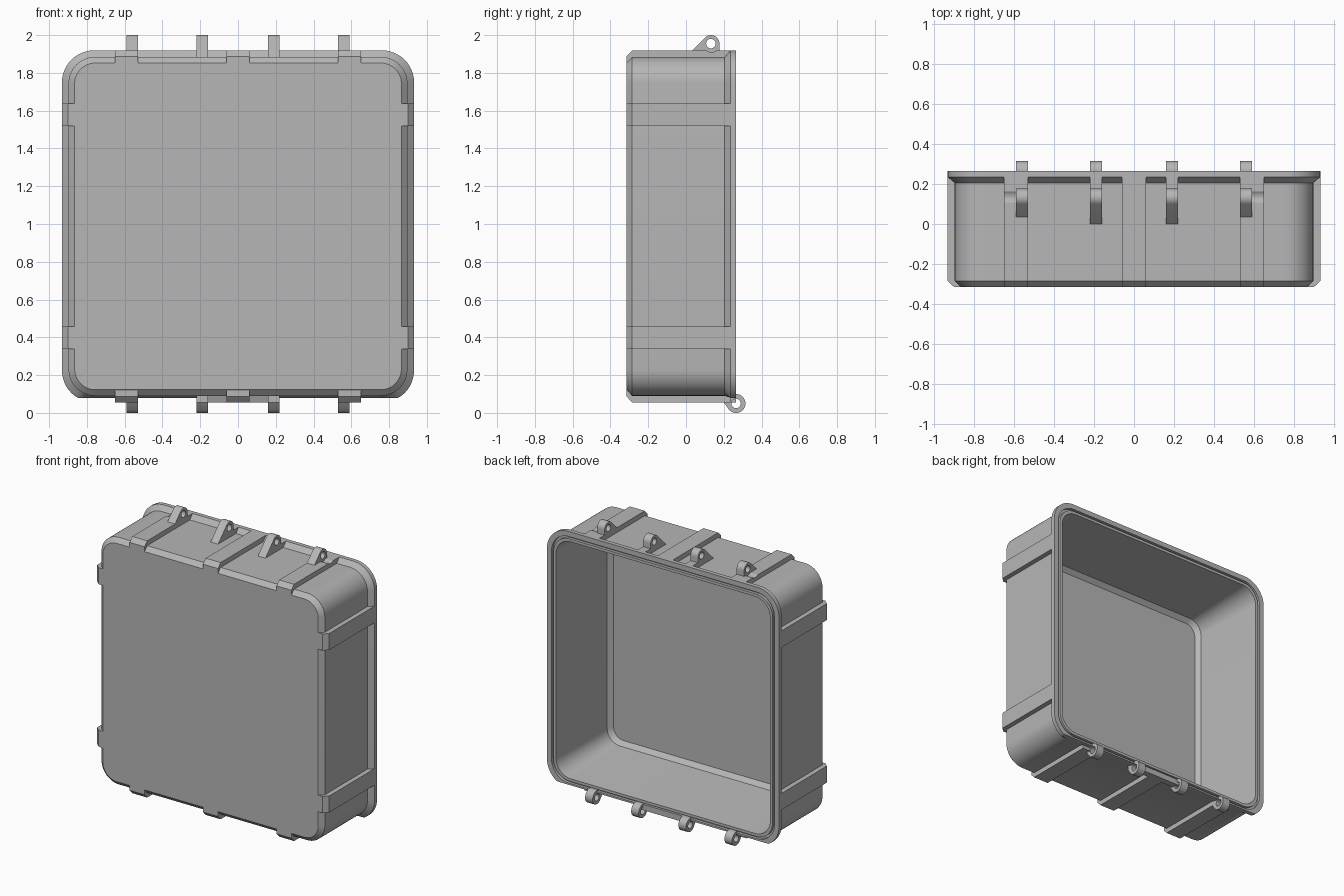
import bpy, bmesh
from math import sin, cos, pi, radians
from mathutils import Matrix, Vector

cube = bpy.data.objects.get("Cube")
if cube:
    bpy.data.objects.remove(cube, do_unlink=True)

MID = 0.9875  # height of the case centre
grey = bpy.data.materials.new("mid_grey")
grey.use_nodes = True
grey.diffuse_color = (0.47, 0.47, 0.47, 1)
grey.node_tree.nodes["Principled BSDF"].inputs["Base Color"].default_value = (0.47, 0.47, 0.47, 1)


def finish(bm, name, smooth=True):
    bmesh.ops.remove_doubles(bm, verts=bm.verts, dist=1e-5)
    bmesh.ops.recalc_face_normals(bm, faces=bm.faces)
    mesh = bpy.data.meshes.new(name)
    bm.to_mesh(mesh)
    bm.free()
    mesh.materials.append(grey)
    obj = bpy.data.objects.new(name, mesh)
    bpy.context.collection.objects.link(obj)
    if smooth:
        bpy.ops.object.select_all(action="DESELECT")
        obj.select_set(True)
        bpy.context.view_layer.objects.active = obj
        bpy.ops.object.shade_smooth_by_angle(angle=radians(25))
    return obj


def bridge(bm, a, b):
    n = len(a)
    for i in range(n):
        j = (i + 1) % n
        bm.faces.new((a[i], a[j], b[j], b[i]))


def rounded_loop(bm, y, half, radius, steps=12):
    """Rounded square facing y, flattened where it would pass the bottom edge."""
    loop = []
    for quarter in range(4):
        for s in range(steps + 1):
            a = (quarter + s / steps) * pi / 2
            sx = 1 if quarter in (0, 3) else -1
            sz = 1 if quarter < 2 else -1
            x = sx * (half - radius) + radius * cos(a)
            z = MID + sz * (half - radius) + radius * sin(a)
            loop.append(bm.verts.new((x, y, max(z, 0.08))))
    return loop


def prism(name, profile, lo, hi, turn=0):
    """Extrude a (y, height) profile along x, then turn it around the case axis."""
    bm = bmesh.new()
    a, b = ([bm.verts.new((x, y, h)) for y, h in profile] for x in (lo, hi))
    bridge(bm, a, b)
    bm.faces.new(a)
    bm.faces.new(b)
    bm.transform(Matrix.Translation((0, 0, MID)) @ Matrix.Rotation(turn, 4, "Y"))
    return finish(bm, name, smooth=False)


def eyelet(name, lo, hi, cy, cz, radius, corners):
    """Pierced lug: a ring whose outline is pulled out to corners over given angles."""
    bm = bmesh.new()
    n, rings = 32, []
    for x in (lo, hi):
        outer, hole = [], []
        for k in range(n):
            a = 2 * pi * k / n
            y, z = cy + radius * cos(a), cz + radius * sin(a)
            for start, end, py, pz in corners:
                if radians(start) < a < radians(end):
                    y, z = py, pz
            outer.append(bm.verts.new((x, y, z)))
            hole.append(bm.verts.new((x, cy + 0.025 * cos(a), cz + 0.025 * sin(a))))
        rings.append((outer, hole))
    (o1, h1), (o2, h2) = rings
    for a, b in ((o1, o2), (o2, h2), (h2, h1), (h1, o1)):
        bridge(bm, a, b)
    bmesh.ops.remove_doubles(bm, verts=bm.verts, dist=1e-5)
    return finish(bm, name)


# Open shell: outside, flange, grooved rim, tapered cavity
sections = [
    (-0.315, 0.865, 0.11), (-0.285, 0.897, 0.14), (0.205, 0.897, 0.14),
    (0.235, 0.932, 0.17), (0.265, 0.932, 0.17), (0.265, 0.895, 0.14),
    (0.245, 0.895, 0.14), (0.245, 0.88, 0.13), (0.265, 0.88, 0.13),
    (0.265, 0.86, 0.12), (-0.26, 0.815, 0.1), (-0.29, 0.785, 0.08),
]
bm = bmesh.new()
loops = [rounded_loop(bm, *s) for s in sections]
for a, b in zip(loops, loops[1:]):
    bridge(bm, a, b)
bm.faces.new(loops[0])
bm.faces.new(loops[-1])
finish(bm, "case_shell")

# Ribs wrapped over the four walls
rib = [(-0.315, 0.865), (-0.315, 0.9), (-0.285, 0.932), (0.235, 0.932),
       (0.235, 0.885), (-0.2, 0.885), (-0.27, 0.865)]
ribs = {}
for turn, side in enumerate(("top", "left", "bottom", "right")):
    for x in (-0.59, 0, 0.59):
        if x or side in ("top", "bottom"):
            ribs[side, x] = prism(side + "_rib", rib, x - 0.06, x + 0.06, turn * pi / 2)

# Shallow round clearance beside the outer latch lugs
for s in (-1, 1):
    bm = bmesh.new()
    place = Matrix.Translation((s * 0.64, 0.135, 1.957)) @ Matrix.Rotation(pi / 2, 4, "Y")
    bmesh.ops.create_cone(bm, cap_ends=True, segments=48, radius1=0.047,
                          radius2=0.047, depth=0.1, matrix=place)
    cutter = finish(bm, "clearance_cutter", smooth=False)
    cutter.hide_render = True
    mod = ribs["top", s * 0.59].modifiers.new("clearance", "BOOLEAN")
    mod.object = cutter
    bpy.context.view_layer.objects.active = ribs["top", s * 0.59]
    bpy.ops.object.modifier_apply(modifier=mod.name)
    bpy.data.objects.remove(cutter, do_unlink=True)

# Latch lugs on top and hinge lugs underneath
for x in (-0.56, -0.19, 0.19, 0.56):
    lo, hi = x - 0.03, x + 0.03
    eyelet("latch_lug", lo, hi, 0.132, 1.955, 0.045,
           [(136, 235, 0.0, 1.885), (235, 359, 0.177, 1.885)])
    eyelet("hinge_lug", lo, hi, 0.265, 0.05, 0.05,
           [(91, 165, 0.2, 0.1), (165, 224, 0.2, 0.055)])
    if abs(x) < 0.5:
        prism("lug_foot", [(0.13, 0.885), (0.13, 0.932), (0.235, 0.932), (0.235, 0.885)], lo, hi)

# Bar joining the two middle hinge lugs
prism("hinge_bar", [(0.205, -0.89), (0.265, -0.89), (0.265, -0.932), (0.22, -0.932)], -0.19, 0.19)
